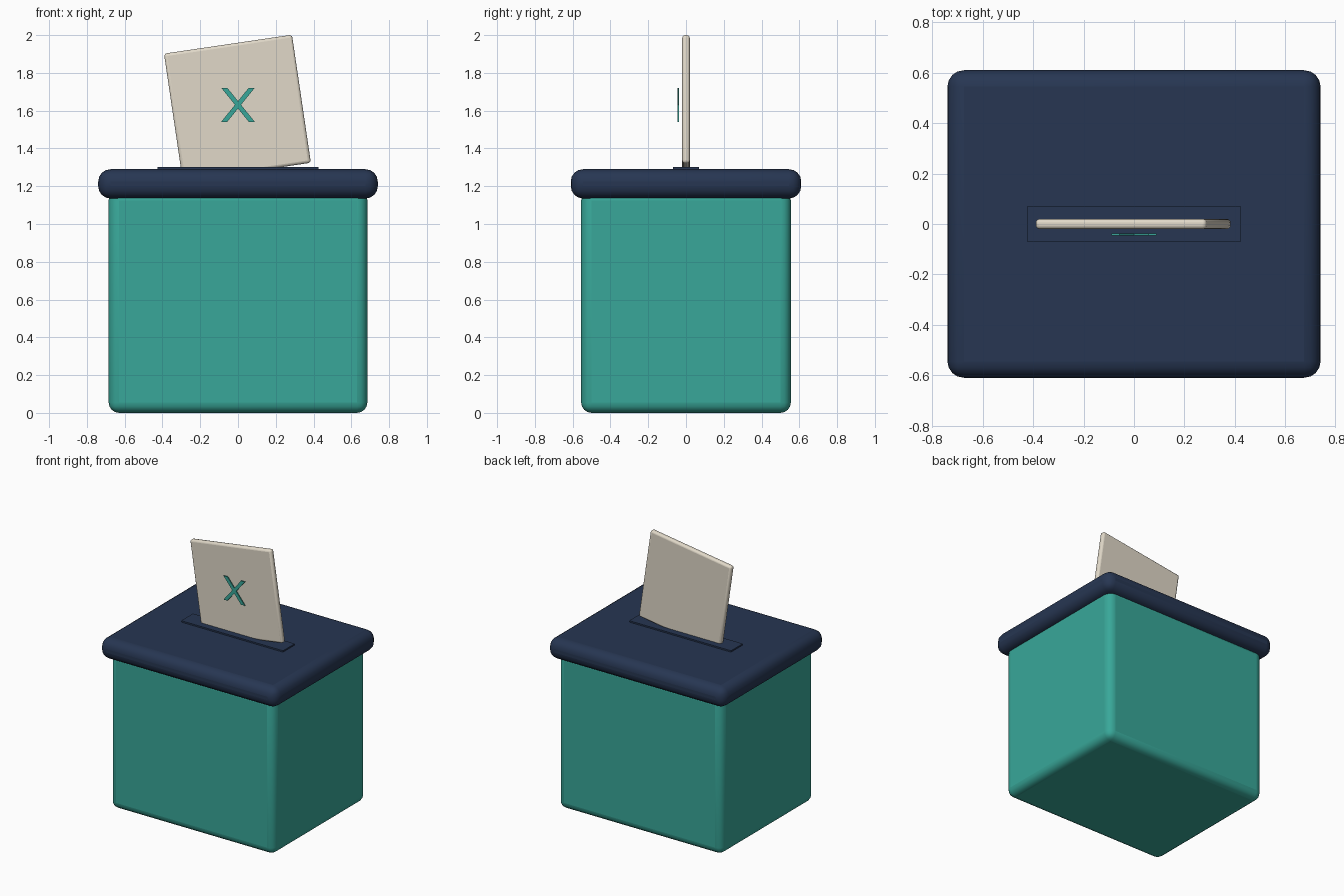
import bpy, bmesh, math

if "Cube" in bpy.data.objects:
    bpy.data.objects.remove(bpy.data.objects["Cube"])


def material(name, rgb):
    m = bpy.data.materials.new(name)
    m.diffuse_color = (*rgb, 1)
    m.use_nodes = True
    m.node_tree.nodes["Principled BSDF"].inputs["Base Color"].default_value = m.diffuse_color
    return m


def finish(name, bm, mat, bevel=0, segments=4):
    bmesh.ops.recalc_face_normals(bm, faces=bm.faces)
    mesh = bpy.data.meshes.new(name)
    bm.to_mesh(mesh)
    bm.free()
    obj = bpy.data.objects.new(name, mesh)
    bpy.context.collection.objects.link(obj)
    mesh.materials.append(mat)
    if bevel:
        mod = obj.modifiers.new("rounding", "BEVEL")
        mod.width, mod.segments = bevel, segments
        bpy.ops.object.select_all(action="DESELECT")
        obj.select_set(True)
        bpy.context.view_layer.objects.active = obj
        bpy.ops.object.shade_smooth_by_angle(angle=math.radians(35))
    return obj


def box(name, size, centre, mat, bevel=0, segments=4):
    bm = bmesh.new()
    bmesh.ops.create_cube(bm, size=1)
    bmesh.ops.scale(bm, vec=size, verts=bm.verts)
    obj = finish(name, bm, mat, bevel, segments)
    obj.location = centre
    return obj


teal = material("teal", (0.04, 0.39, 0.32))
navy = material("navy", (0.02, 0.037, 0.085))
cream = material("cream", (0.75, 0.69, 0.58))

# box body, lid and slot plate
box("box_body", (1.37, 1.11, 1.18), (0, 0, 0.59), teal, 0.055)
box("lid", (1.48, 1.22, 0.155), (0, 0, 1.2125), navy, 0.065)
box("slot_plate", (0.85, 0.14, 0.04), (0, 0, 1.281), navy)

# tilted ballot paper
paper = box("ballot_paper", (0.685, 0.04, 0.685), (-0.003, 0, 1.613), cream, 0.015, 3)
paper.rotation_euler.y = math.radians(-8.4)

# cross mark: two crossed strokes in one outline, floating before the paper
H, w, k = 0.09, 0.016, 0.81
outline = []
tip = k * H
for x, z in [(w, 0), (tip + w, H), (tip - w, H), (0, w / k),
             (w - tip, H), (-w - tip, H), (-w, 0), (-w - tip, -H),
             (w - tip, -H), (0, -w / k), (tip - w, -H), (tip + w, -H)]:
    outline.append((x, -0.038, z + 1.631))
bm = bmesh.new()
face = bm.faces.new([bm.verts.new(p) for p in outline])
new = bmesh.ops.extrude_face_region(bm, geom=[face])["geom"]
bmesh.ops.translate(bm, vec=(0, -0.008, 0),
                    verts=[v for v in new if isinstance(v, bmesh.types.BMVert)])
if face.is_valid and len(bm.faces) == 13:
    bm.faces.new([bm.verts.new(p) for p in outline])
    bmesh.ops.remove_doubles(bm, verts=bm.verts, dist=1e-5)
finish("cross_mark", bm, teal)
